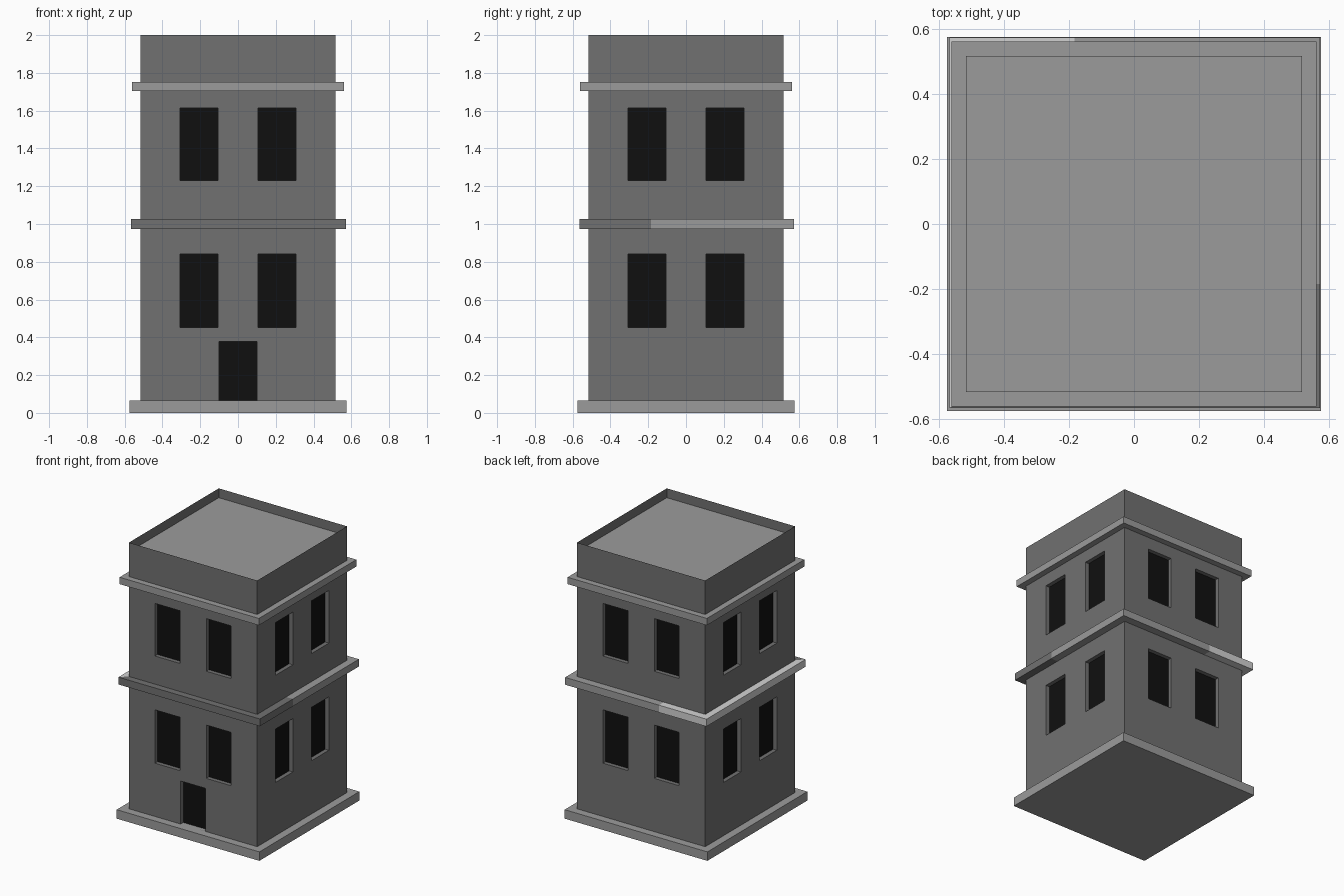
import bpy, bmesh, math
from mathutils import Matrix

if "Cube" in bpy.data.objects:
    bpy.data.objects.remove(bpy.data.objects["Cube"])


def material(name, v):
    m = bpy.data.materials.new(name)
    m.diffuse_color = (v, v, v, 1)
    m.use_nodes = True
    m.node_tree.nodes["Principled BSDF"].inputs["Base Color"].default_value = m.diffuse_color
    return m


WALL, TRIM, LIGHT, DARK = range(4)
MATS = [material("wall grey", 0.165), material("trim grey", 0.33),
        material("pale grey", 0.65), material("window black", 0.005)]

H = 0.516            # half width of the tower
Z0, Z1 = 0.065, 2.0  # wall bottom and top
DEPTH = 0.03         # window recess


def finish(name, bm):
    bmesh.ops.remove_doubles(bm, verts=bm.verts, dist=0.0001)
    bmesh.ops.recalc_face_normals(bm, faces=bm.faces)
    mesh = bpy.data.meshes.new(name)
    bm.to_mesh(mesh)
    bm.free()
    for m in MATS:
        mesh.materials.append(m)
    ob = bpy.data.objects.new(name, mesh)
    bpy.context.collection.objects.link(ob)
    return ob


def quad(bm, pts, mat, mx=Matrix()):
    f = bm.faces.new([bm.verts.new(mx @ Matrix.Translation(p).translation) for p in pts])
    f.material_index = mat
    return f


def wall(bm, openings, mx):
    """One front-facing wall with recessed dark openings (x0, x1, z0, z1)."""
    xs = sorted({-H, H} | {x for o in openings for x in o[:2]})
    zs = sorted({Z0, Z1} | {z for o in openings for z in o[2:]})
    for a, b in zip(xs, xs[1:]):
        for c, d in zip(zs, zs[1:]):
            mid = ((a + b) / 2, (c + d) / 2)
            if not any(o[0] < mid[0] < o[1] and o[2] < mid[1] < o[3] for o in openings):
                quad(bm, [(a, -H, c), (b, -H, c), (b, -H, d), (a, -H, d)], WALL, mx)
    for a, b, c, d in openings:
        rim = [(a, c), (b, c), (b, d), (a, d)]
        for (x, z), (u, w) in zip(rim, rim[1:] + rim[:1]):
            quad(bm, [(x, -H, z), (u, -H, w), (u, -H + DEPTH, w), (x, -H + DEPTH, z)], WALL, mx)
        quad(bm, [(x, -H + DEPTH, z) for x, z in rim], DARK, mx)


def band(name, outline, z0, z1, mats):
    """Square ledge round the tower; one material per outline segment."""
    bm = bmesh.new()
    clamp = lambda v: max(-H, min(H, v))
    n = len(outline)
    for i in range(n):
        (x, y), (u, v) = outline[i], outline[(i + 1) % n]
        p, q = (clamp(x), clamp(y)), (clamp(u), clamp(v))
        quad(bm, [(x, y, z0), (u, v, z0), (u, v, z1), (x, y, z1)], mats[i])
        quad(bm, [(*p, z0), (*q, z0), (*q, z1), (*p, z1)], mats[i])
        for z in (z0, z1):
            quad(bm, [(x, y, z), (u, v, z), (*q, z), (*p, z)], mats[i])
    return finish(name, bm)


# tower walls, two windows per floor on every side, door in front
windows = [(x, x + 0.201, z0, z1) for x in (-0.307, 0.106)
           for z0, z1 in ((0.452, 0.84), (1.231, 1.614))]
door = (-0.1, 0.1, Z0, 0.378)
bm = bmesh.new()
for k in range(4):
    wall(bm, windows + ([door] if k == 0 else []), Matrix.Rotation(k * math.pi / 2, 4, 'Z'))

# parapet rim and sunken flat roof
roof = quad(bm, [(-H, -H, Z1), (H, -H, Z1), (H, H, Z1), (-H, H, Z1)], WALL)
bm.normal_update()
bmesh.ops.inset_region(bm, faces=[roof], thickness=0.072)
ext = bmesh.ops.extrude_discrete_faces(bm, faces=[roof])
top = ext['faces'][0]
bmesh.ops.translate(bm, verts=top.verts, vec=(0, 0, -0.068))
top.material_index = TRIM
finish("tower", bm)

# plinth
bm = bmesh.new()
bmesh.ops.create_cube(bm, size=1, matrix=Matrix.Translation((0, 0, Z0 / 2))
                      @ Matrix.Diagonal((1.148, 1.148, Z0, 1)))
for f in bm.faces:
    f.material_index = TRIM
finish("plinth", bm)

# middle band, in three equal runs of colour round the tower
L, R, F, B = -0.566, 0.571, -0.565, 0.573
band("middle_band", [(L, F), (R, F), (R, -0.185), (R, B), (-0.183, B), (L, B)],
     0.974, 1.027, [WALL, WALL, TRIM, TRIM, LIGHT, LIGHT])

# cornice
C = 0.56
band("cornice", [(-C, -C), (C, -C), (C, C), (-C, C)], 1.703, 1.753, [TRIM] * 4)
